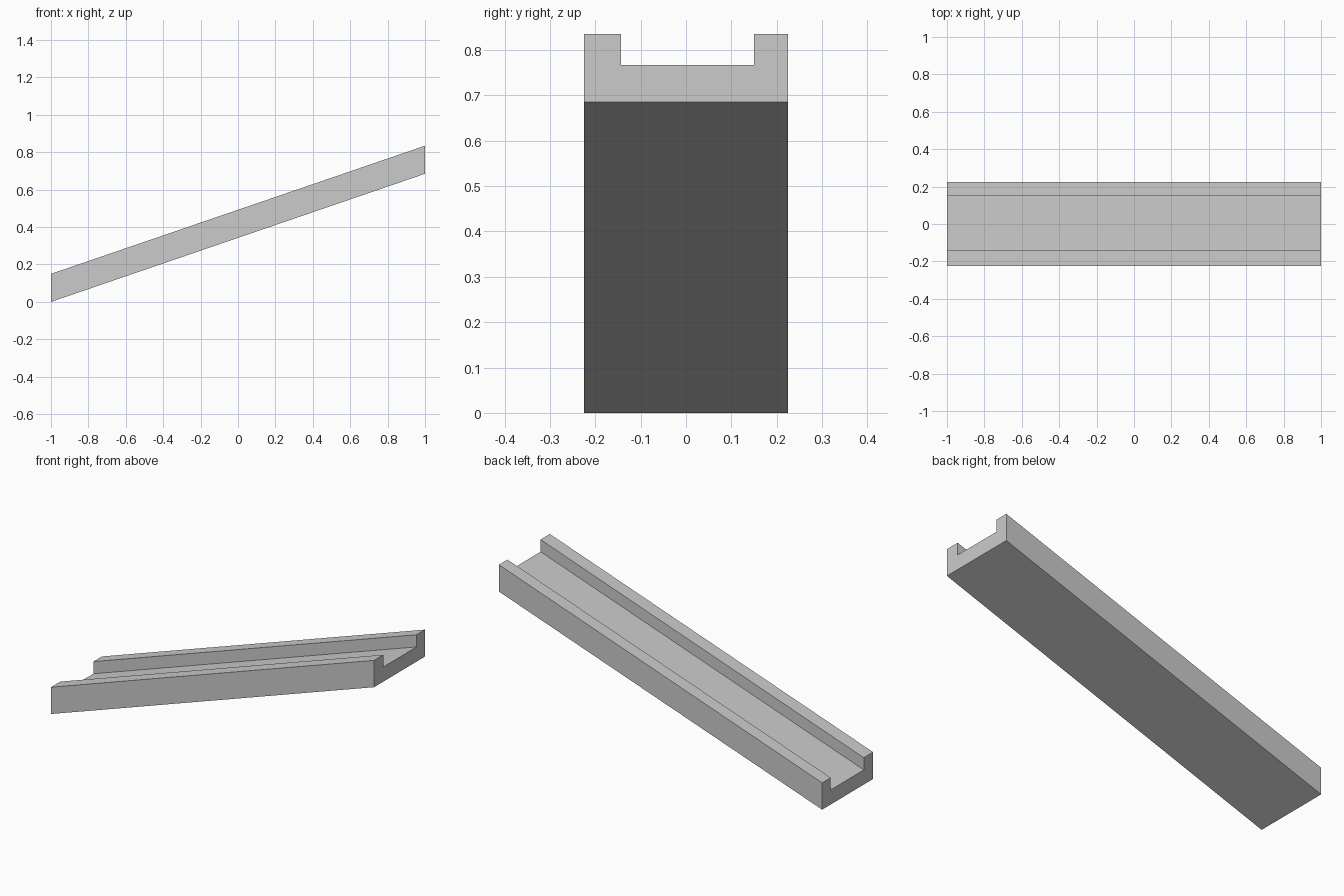
import bpy
import bmesh

if "Cube" in bpy.data.objects:
    bpy.data.objects.remove(bpy.data.objects["Cube"])

# Channel cross-section (y, z)
W, H, FLOOR, RISE = 0.225, 0.15, 0.082, 0.685
profile = [(-W, 0), (W, 0), (W, H), (0.15, H), (0.15, FLOOR),
           (-0.143, FLOOR), (-0.143, H), (-W, H)]

# Sloping channel with vertical ends: sweep the section along x while rising
bm = bmesh.new()
section = bm.faces.new([bm.verts.new((-1, y, z)) for y, z in profile])
swept = bmesh.ops.extrude_face_region(bm, geom=[section], use_keep_orig=True)
far_end = [v for v in swept["geom"] if isinstance(v, bmesh.types.BMVert)]
bmesh.ops.translate(bm, verts=far_end, vec=(2, 0, RISE))
bmesh.ops.recalc_face_normals(bm, faces=bm.faces[:])

mesh = bpy.data.meshes.new("sloping_channel")
bm.to_mesh(mesh)
bm.free()
bpy.context.collection.objects.link(bpy.data.objects.new("sloping_channel", mesh))
